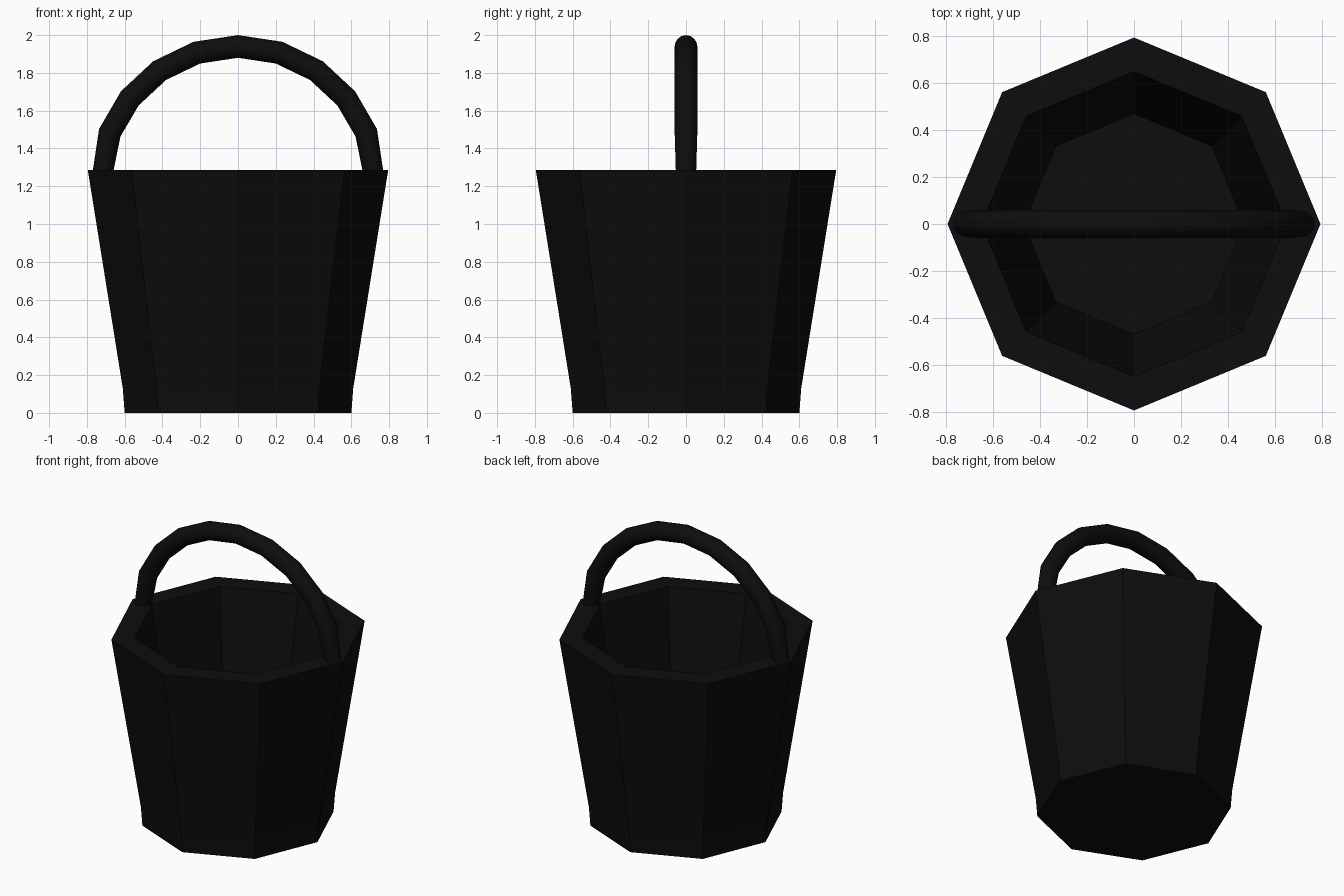
import bpy, bmesh, math
from mathutils import Vector

cube = bpy.data.objects.get("Cube")
if cube:
    bpy.data.objects.remove(cube)

black = bpy.data.materials.new("near_black")
black.use_nodes = True
colour = (0.004, 0.004, 0.004, 1)
black.diffuse_color = colour
black.node_tree.nodes["Principled BSDF"].inputs["Base Color"].default_value = colour


def skin_rings(name, rings):
    """Join a list of equal vertex rings into a closed, capped solid."""
    bm = bmesh.new()
    loops = [[bm.verts.new(p) for p in ring] for ring in rings]
    n = len(loops[0])
    for a, b in zip(loops, loops[1:]):
        for i in range(n):
            j = (i + 1) % n
            bm.faces.new((a[i], a[j], b[j], b[i]))
    bm.faces.new(loops[0])
    bm.faces.new(loops[-1])
    bmesh.ops.recalc_face_normals(bm, faces=bm.faces[:])
    mesh = bpy.data.meshes.new(name)
    bm.to_mesh(mesh)
    bm.free()
    mesh.materials.append(black)
    obj = bpy.data.objects.new(name, mesh)
    bpy.context.collection.objects.link(obj)
    return obj


def circle(n):
    return [(math.cos(2 * math.pi * i / n), math.sin(2 * math.pi * i / n)) for i in range(n)]


# Eight-sided bucket: foot, outer wall, thick rim, inner wall and floor
profile = [(0.6, 0), (0.61, 0.13), (0.795, 1.285), (0.65, 1.285), (0.47, 0.13)]
skin_rings("bucket", [[(r * c, r * s, z) for c, s in circle(8)] for r, z in profile])

# Arched handle: half path mirrored in x, slightly thinner at the ends
half = [(0.72, 1.25, 0.053), (0.679, 1.483, 0.06), (0.573, 1.665, 0.06),
        (0.415, 1.812, 0.06), (0.218, 1.907, 0.06)]
path = half + [(0, 1.94, 0.06)] + [(-x, z, r) for x, z, r in reversed(half)]
points = [Vector((x, 0, z)) for x, z, r in path]
rings = []
for i, p in enumerate(points):
    along = (points[min(i + 1, len(points) - 1)] - points[max(i - 1, 0)]).normalized()
    side = Vector((0, 1, 0))
    up = along.cross(side)
    rings.append([p + path[i][2] * (c * side + s * up) for c, s in circle(16)])
handle = skin_rings("handle", rings)

bpy.ops.object.select_all(action="DESELECT")
handle.select_set(True)
bpy.context.view_layer.objects.active = handle
bpy.ops.object.shade_smooth_by_angle(angle=math.radians(35))
